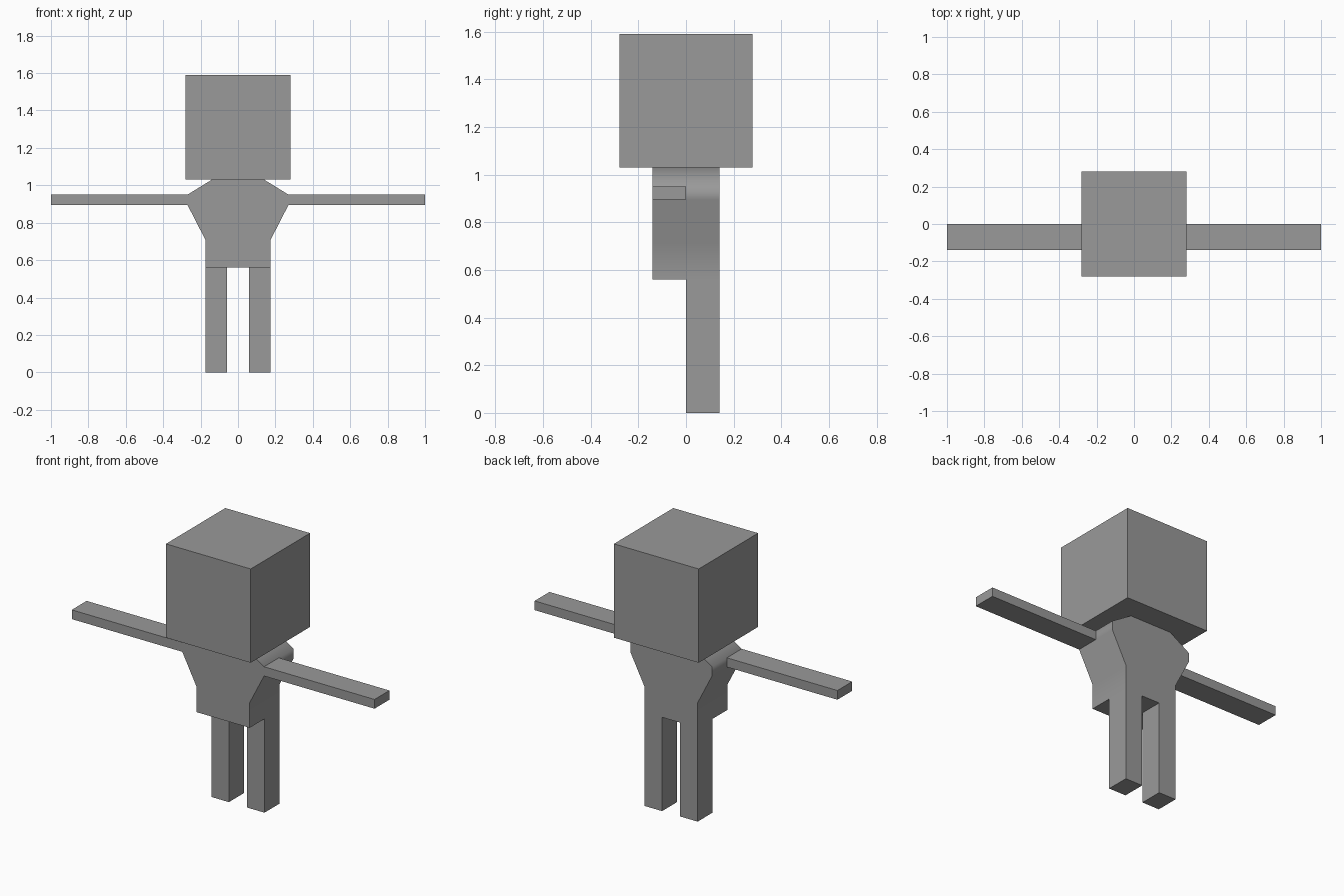
import bpy
import bmesh
from math import radians
from mathutils import Vector

cube = bpy.data.objects.get("Cube")
if cube:
    bpy.data.objects.remove(cube, do_unlink=True)

grey = bpy.data.materials.new("plain_grey")
grey.use_nodes = True
colour = (0.32, 0.32, 0.32, 1)
grey.diffuse_color = colour
grey.node_tree.nodes["Principled BSDF"].inputs["Base Color"].default_value = colour


def add_prism(name, outline, y0, y1):
    """Extrude a closed x-z outline from y0 to y1."""
    bm = bmesh.new()
    face = bm.faces.new([bm.verts.new((x, y0, z)) for x, z in outline])
    grown = bmesh.ops.extrude_face_region(bm, geom=[face])["geom"]
    verts = [g for g in grown if isinstance(g, bmesh.types.BMVert)]
    bmesh.ops.translate(bm, verts=verts, vec=Vector((0, y1 - y0, 0)))
    bmesh.ops.recalc_face_normals(bm, faces=bm.faces)
    mesh = bpy.data.meshes.new(name)
    bm.to_mesh(mesh)
    bm.free()
    mesh.materials.append(grey)
    obj = bpy.data.objects.new(name, mesh)
    bpy.context.collection.objects.link(obj)
    return obj


def add_box(name, x0, x1, y0, y1, z0, z1):
    return add_prism(name, [(x0, z0), (x1, z0), (x1, z1), (x0, z1)], y0, y1)


HEAD = 0.28      # half width of the head
DEPTH = 0.14     # half depth of the body
HIP = 0.56
NECK = 1.03

# Head
add_box("head", -HEAD, HEAD, -HEAD, HEAD, NECK, NECK + 2 * HEAD)

# Torso with flared shoulders
half = [(0.175, HIP), (0.175, 0.71), (0.27, 0.895), (0.27, 0.95), (0.14, NECK)]
outline = half + [(-x, z) for x, z in reversed(half)]
torso = add_prism("torso", outline, -DEPTH, DEPTH)

# Arms on the front half, legs on the back half
for side, s in (("left", 1), ("right", -1)):
    add_box(side + "_arm", s * 0.27, s, -DEPTH, 0, 0.895, 0.95)
    add_box(side + "_leg", s * 0.06, s * 0.175, 0, DEPTH, 0, HIP)

# Soft shading around the torso sides
bpy.ops.object.select_all(action="DESELECT")
torso.select_set(True)
bpy.context.view_layer.objects.active = torso
bpy.ops.object.shade_smooth_by_angle(angle=radians(60))
